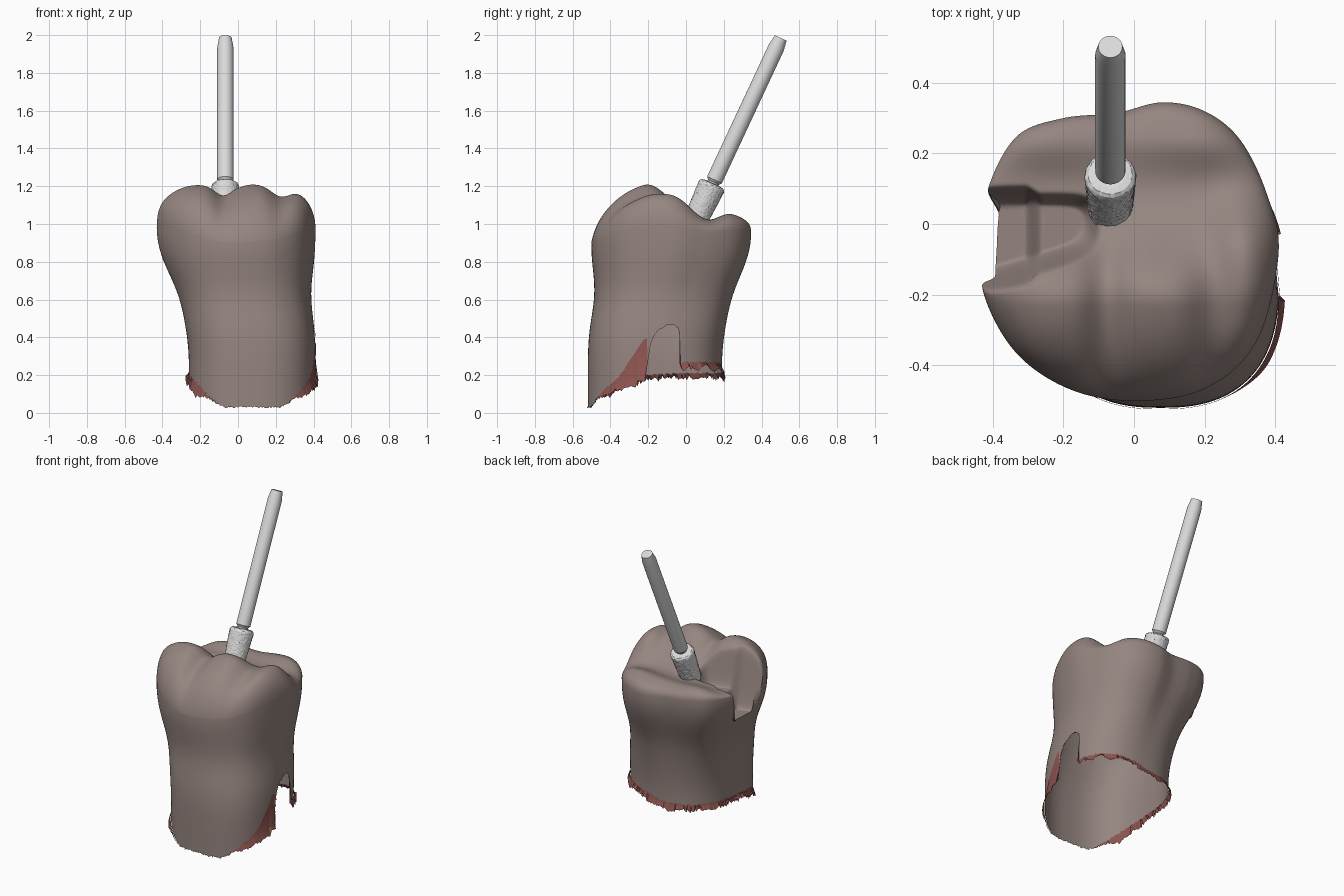
import bpy, bmesh, random
from math import sin, cos, pi, atan2, exp, log, sqrt
from mathutils import Vector

random.seed(4)
if "Cube" in bpy.data.objects:
    bpy.data.objects.remove(bpy.data.objects["Cube"])


def material(name, rgb):
    m = bpy.data.materials.new(name)
    m.use_nodes = True
    m.diffuse_color = (*rgb, 1)
    bsdf = m.node_tree.nodes["Principled BSDF"]
    bsdf.inputs["Base Color"].default_value = (*rgb, 1)
    bsdf.inputs["Roughness"].default_value = 0.6
    return m


ENAMEL = material("taupe enamel", (0.30, 0.235, 0.215))
GUM = material("dull red gum", (0.27, 0.09, 0.08))
STEEL = material("pale steel", (0.70, 0.70, 0.70))


def smooth(a, b, v):
    t = min(1, max(0, (v - a) / (b - a)))
    return t * t * (3 - 2 * t)


def bell(v, centre, width):
    return exp(-((v - centre) / width) ** 2)


def soft_min(k, *values):
    return -log(sum(exp(-k * v) for v in values)) / k


def loft(name, rings, mat, cap=None, angle=0.9):
    """Skin closed rings of points; cap lists the ring indices to close."""
    bm = bmesh.new()
    loops = [[bm.verts.new(p) for p in ring] for ring in rings]
    for a, b in zip(loops, loops[1:]):
        n = len(a)
        for i in range(n):
            j = (i + 1) % n
            bm.faces.new((a[i], a[j], b[j], b[i]))
    for k in cap or ():
        bm.faces.new(loops[k])
    bmesh.ops.recalc_face_normals(bm, faces=bm.faces)
    mesh = bpy.data.meshes.new(name)
    bm.to_mesh(mesh)
    bm.free()
    ob = bpy.data.objects.new(name, mesh)
    bpy.context.collection.objects.link(ob)
    mesh.materials.append(mat)
    bpy.ops.object.select_all(action='DESELECT')
    ob.select_set(True)
    bpy.context.view_layer.objects.active = ob
    if angle:
        bpy.ops.object.shade_smooth_by_angle(angle=angle)


# Crown outline at its widest, counter-clockwise
CENTRE = Vector((0, -0.07))
OUTLINE = [Vector(p) for p in (
    (.41, -.08), (.375, .09), (.30, .24), (.20, .32), (.08, .345), (-.05, .315),
    (-.20, .30), (-.33, .25), (-.41, .11), (-.43, -.04), (-.425, -.20), (-.33, -.37),
    (-.17, -.475), (.02, -.505), (.21, -.465), (.35, -.33))]
STEPS = 20


def spline(pts):
    out = []
    n = len(pts)
    for i in range(n):
        a, b, c, d = (pts[(i + k) % n] for k in (-1, 0, 1, 2))
        for k in range(STEPS):
            t = k / STEPS
            out.append(0.5 * (2 * b + (c - a) * t + (2 * a - 5 * b + 4 * c - d) * t * t
                              + (3 * b - a - 3 * c + d) * t ** 3))
    return out


ROOT_CENTRE = Vector((0.075, -0.165))


def root_point(th):
    c, s = cos(th), sin(th)
    k = (abs(c) ** 2.5 + abs(s) ** 2.5) ** (-1 / 2.5)
    return ROOT_CENTRE + Vector((0.335 * k * c, 0.355 * k * s))


def equator(th):
    return 0.94 + 0.05 * max(0, -cos(th)) - 0.09 * max(0, -sin(th)) ** 2


def wall(p, th, z):
    """Outline position on the side wall at height z."""
    w = smooth(0.22, 1, z / equator(th)) ** 1.35
    q = root_point(th).lerp(p, w)
    return CENTRE + (q - CENTRE) * (1 - 0.055 * bell(z, 0.63, 0.17))


def cusps(x, y):
    """Height of the chewing surface; the ridges run level out to the rim."""
    front = 0.21 + 0.02 * bell(x, -0.27, 0.13) + 0.015 * bell(x, 0.07, 0.1) \
        - 0.05 * bell(x, -0.08, 0.06) - 0.05 * bell(x, 0.23, 0.07)
    back = 0.05 + 0.03 * bell(x, 0.22, 0.13) + 0.02 * bell(x, -0.27, 0.12)
    ridge = 0.09 * bell(x, 0.32, 0.12) * bell(y, -0.03, 0.12)
    return 1.0 + front * bell(max(y, -0.23), -0.23, 0.2) \
        + back * bell(min(y, 0.25), 0.25, 0.1) + ridge


def cavity(x, y):
    """Stepped floor of the drilled cavity, rising steeply outside it."""
    floor = 0.80 + 0.13 * smooth(-0.31, -0.26, x)
    inside = soft_min(40, y + 0.19 - 0.3 * (x + 0.42), 0.115 - y, -0.07 - x)
    return floor + 0.5 * (1 - smooth(-0.05, 0.065, inside))


def gap(q):
    """Profile of the tall round-topped hole in one side of the root."""
    u = (q.y + 0.12) / 0.085
    return sqrt(max(0, 1 - u ** 4)) if q.x > 0.2 else 0


def rim(q):
    """Broken lower edge."""
    z = 0.03 + 0.18 * (1 - exp(-max(0, q.y + 0.5) / 0.11))
    z += 0.05 * smooth(0, 0.3, q.x) * smooth(-0.25, 0, q.y)
    return z + 0.23 * gap(q) + random.uniform(-0.006, 0.006)


# Tooth: one column of points per outline sample, wall first, then the dome
columns, edge = [], []
WALL, DOME = 36, 72
for p in spline(OUTLINE):
    d = p - CENTRE
    th = atan2(d.y, d.x)
    low = rim(root_point(th))
    high = soft_min(50, equator(th), cavity(*p))
    col = []
    for k in range(WALL):
        z = low + (high - low) * k / WALL
        col.append(Vector((*wall(p, th, z), z)))
    top = wall(p, th, high)
    power = 3.4 - 1.4 * max(0, -sin(th)) ** 2
    for k in range(DOME):
        q = CENTRE + (top - CENTRE) * cos(pi / 2 * k / DOME)
        s = min(1, (q - CENTRE).length / d.length)
        lift = (1 - s ** power) ** (1 / power)
        z = equator(th) + (cusps(*q) - equator(th)) * lift
        col.append(Vector((*q, soft_min(50, z, cavity(*q)))))
    columns.append(col)
    edge.append((th, p, low))
loft("tooth", list(zip(*columns)), ENAMEL, cap=[-1], angle=1.2)

# Ragged gum remnant clinging to the broken edge, missing across the gap
strips = [[], [], []]
jag = 0.0
for th, p, low in edge:
    jag = 0.7 * jag + random.uniform(-0.009, 0.009)
    base = root_point(th)
    solid = 0 if gap(base) else 1
    side = smooth(-0.5, -0.38, base.y) * solid
    rise = 0.01 * side
    if base.x > 0.2 and base.y < -0.2:
        rise += 0.19 * solid * smooth(-0.42, -0.2, base.y) ** 1.5
    drop = side * (0.024 + 0.02 * (base.y < -0.25) + jag)
    out = (base - ROOT_CENTRE).normalized()
    for ring, z, off in zip(strips, (low + rise, low, low - drop),
                            (.003, .004, .004 + .014 * side)):
        z = max(0, z)
        q = wall(p, th, z) + out * off
        ring.append(Vector((*q, z)))
loft("gum_remnant", strips, GUM, angle=0.5)

# Drill: turned parts along a tilted axis
TIP = Vector((-0.067, 0.042, 1.0))
AXIS = Vector((0, 0.423, 0.906))
SIDE = Vector((1, 0, 0))
UP = AXIS.cross(SIDE)


def turned(name, profile, sides, rough=0, angle=0.5):
    rings = []
    for r, h in profile:
        ring = []
        for i in range(sides):
            a = 2 * pi * i / sides
            rr = r + random.uniform(-rough, rough)
            ring.append(TIP + AXIS * (h + random.uniform(-rough, rough) / 2)
                        + (SIDE * cos(a) + UP * sin(a)) * rr)
        rings.append(ring)
    loft(name, rings, STEEL, cap=[0, -1], angle=angle)


turned("drill_shank", [(.032, .2), (.032, .245), (.043, .258), (.043, 1.03), (.034, 1.087)], 40)
grit = [(.03, -.03), (.048, -.022), (.058, -.008)]
grit += [(.062 + .011 * k / 28, .008 * k) for k in range(28)]
grit += [(.070, .226), (.062, .234), (.045, .237)]
turned("drill_head", grit, 64, rough=0.0016, angle=0)
